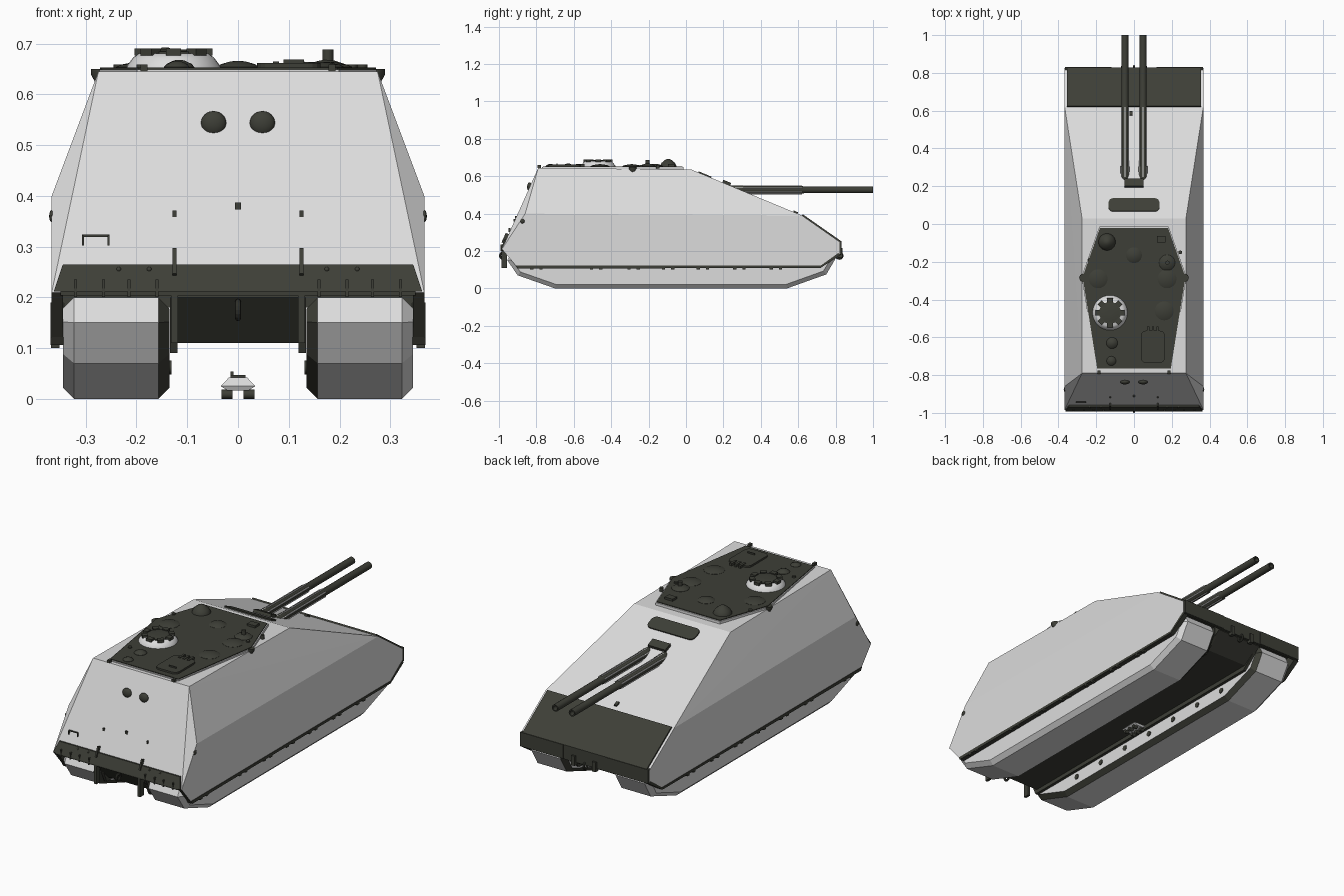
import bpy, bmesh, math
from mathutils import Matrix, Vector

if "Cube" in bpy.data.objects:
    bpy.data.objects.remove(bpy.data.objects["Cube"])

def material(name, rgb):
    m = bpy.data.materials.new(name)
    m.diffuse_color = (*rgb, 1)
    m.use_nodes = True
    m.node_tree.nodes["Principled BSDF"].inputs["Base Color"].default_value = m.diffuse_color
    return m

LIGHT = material("light grey armour", (0.72, 0.72, 0.72))
DARK = material("dark olive steel", (0.047, 0.049, 0.038))

def finish(name, bm, mat, rule=None, smooth=False):
    """Turn a bmesh into an object; faces matching rule get the dark colour."""
    bmesh.ops.recalc_face_normals(bm, faces=bm.faces[:])
    bm.normal_update()
    for f in bm.faces:
        f.smooth = smooth
        if rule and rule(f):
            f.material_index = 1
    me = bpy.data.meshes.new(name)
    bm.to_mesh(me)
    bm.free()
    me.materials.append(mat)
    me.materials.append(DARK)
    ob = bpy.data.objects.new(name, me)
    bpy.context.collection.objects.link(ob)
    if smooth:
        bpy.ops.object.select_all(action='DESELECT')
        ob.select_set(True)
        bpy.context.view_layer.objects.active = ob
        bpy.ops.object.shade_smooth_by_angle(angle=math.radians(40))
    return ob

def box(name, c, s, mat=DARK, tilt=0, bevel=0):
    bm = bmesh.new()
    bmesh.ops.create_cube(bm, size=1, matrix=Matrix.Diagonal((*s, 1)))
    if bevel:  # round the corners seen from above
        bmesh.ops.bevel(bm, geom=[e for e in bm.edges if abs(e.verts[0].co.z - e.verts[1].co.z) > 1e-5],
                        offset=bevel, segments=4, profile=0.5, affect='EDGES')
    bm.transform(Matrix.Translation(c) @ Matrix.Rotation(tilt, 4, 'X'))
    return finish(name, bm, mat)

def prism(name, pts, a, b, mat, axis='X', rule=None, chamfer=0):
    """Extrude a (y,z) profile along x, or an (x,y) profile along z."""
    bm = bmesh.new()
    put = (lambda p, t: (t, *p)) if axis == 'X' else (lambda p, t: (*p, t))
    f = bm.faces.new([bm.verts.new(put(p, a)) for p in pts])
    r = bmesh.ops.extrude_face_region(bm, geom=[f])
    d = Vector((b - a, 0, 0)) if axis == 'X' else Vector((0, 0, b - a))
    bmesh.ops.translate(bm, vec=d, verts=[v for v in r['geom'] if isinstance(v, bmesh.types.BMVert)])
    bmesh.ops.recalc_face_normals(bm, faces=bm.faces[:])
    if chamfer:
        rim = [e for e in bm.edges if abs(e.verts[0].co.x - e.verts[1].co.x) < 1e-5]
        bmesh.ops.bevel(bm, geom=rim, offset=chamfer, segments=1, affect='EDGES')
    return finish(name, bm, mat, rule)

def lathe(name, prof, c, mat=DARK, n=24, axis='Z', rule=None):
    """Spin an (r, h) profile round z, or round y / x for barrels and bolts."""
    bm = bmesh.new()
    rings = [[bm.verts.new((r * math.cos(2 * math.pi * i / n), r * math.sin(2 * math.pi * i / n), h))
              for i in range(n)] for r, h in prof]
    for lo, hi in zip(rings, rings[1:]):
        for i in range(n):
            bm.faces.new((lo[i], lo[(i + 1) % n], hi[(i + 1) % n], hi[i]))
    bm.faces.new(rings[0])
    bm.faces.new(rings[-1])
    rot = {'Z': Matrix(), 'Y': Matrix.Rotation(-math.pi / 2, 4, 'X'), 'X': Matrix.Rotation(math.pi / 2, 4, 'Y')}[axis]
    bm.transform(Matrix.Translation(c) @ rot)
    return finish(name, bm, mat, rule, True)

def ball(name, c, s, mat=DARK):
    bm = bmesh.new()
    bmesh.ops.create_uvsphere(bm, u_segments=20, v_segments=12, radius=1, matrix=Matrix.Translation(c) @ Matrix.Diagonal((*s, 1)))
    return finish(name, bm, mat, smooth=True)

def rear_y(z):
    return -0.79 - (0.645 - z) * 0.4465

def slope_z(y):
    return 0.635 - (y - 0.03) * 0.415

# Faceted upper hull
bm = bmesh.new()
for x, y, z in [(.275, -.79, .645), (.275, .03, .635), (.367, -.86, .40), (.367, .62, .39),
                (.367, .82, .25), (.367, .82, .21), (.367, -.984, .21)]:
    bm.verts.new((x, y, z))
    bm.verts.new((-x, y, z))
bmesh.ops.convex_hull(bm, input=bm.verts[:])
bmesh.ops.dissolve_limit(bm, angle_limit=0.01, verts=bm.verts[:], edges=bm.edges[:])
finish("upper_hull", bm, LIGHT, lambda f: f.normal.z < -0.5 or f.normal.y > 0.95)

# Belly between the tracks
prism("belly", [(-.972, .24), (-.975, .20), (-.89, .11), (.71, .112), (.81, .18), (.81, .23)], -.13, .13, DARK)

# Skirts, tracks and side details, mirrored
skirt = [(-.984, .21), (-.90, .11), (.72, .115), (.82, .18), (.82, .21)]
track = [(-.70, 0), (.54, 0), (.75, .075), (.80, .16), (.78, .20), (-.93, .20), (-.955, .15), (-.90, .07)]
for s in (-1, 1):
    prism("side_skirt", skirt, s * .345, s * .367, LIGHT, rule=lambda f: f.normal.x * s < 0.9)
    prism("skirt_rim", [(-.91, .122), (-.90, .106), (.72, .110), (.825, .178), (.815, .19), (.72, .122)],
          s * .343, s * .369, DARK)
    prism("inner_skirt", [(-.95, .20), (-.90, .09), (.70, .09), (.78, .16), (.78, .20)], s * .119, s * .134, DARK)
    prism("track", track, s * .135, s * .345, LIGHT, chamfer=.022,
          rule=lambda f: -.9 < f.normal.x * s < -.3)
    for i in range(7):
        lathe("track_bolt", [(.014, -.004), (.014, .004)], (s * .135, -.6 + i * .185, .062), n=10, axis='X')
    for y in (-.8, -.48, -.28, -.095, .09, .285, .48):
        for d in (-.025, .025):
            box("skirt_hook", (s * .36, y + d, .107), (.016, .018, .014))
    # Rear plate fittings
    ball("rear_port", (s * .048, rear_y(.543), .543), (.025, .014, .024))
    box("rear_bracket", (s * .125, rear_y(.365), .365), (.008, .012, .013))
    box("rear_bar", (s * .125, rear_y(.265) - .006, .268), (.008, .02, .055), tilt=-.42)
    box("tow_arm", (s * .125, -.972, .16), (.014, .03, .10))
    ball("side_ring", (s * .367, -.875, .36), (.005, .012, .012))
    for x in (.16, .215, .265, .32):
        box("flap_hinge", (s * x, -.985, .218), (.006, .014, .034))
    for x in (.175, .235):
        ball("band_bolt", (s * x, rear_y(.255) - .006, .255), (.005, .005, .005))
    # Nose lip and front hooks
    box("nose_lip", (s * .243, .822, .218), (.246, .018, .072))
    box("front_hook", (s * .06, .825, .19), (.02, .025, .05))
    # Roof edge bump
    lathe("roof_edge_bump", [(.004, -.04), (.022, -.005), (.022, .005)], (s * .268, -.285, .645), n=10)
    box("roof_corner_lug", (s * .185, -.785, .652), (.014, .02, .014))

# Rear band, hood edge, shackle and grab handle
bm = bmesh.new()
for x, z in [(.345, .265), (.363, .212)]:
    for s in (-1, 1):
        for d in (-.008, .01):
            bm.verts.new((s * x, rear_y(z) + d, z))
bmesh.ops.convex_hull(bm, input=bm.verts[:])
finish("rear_band", bm, DARK)
box("rear_hood_edge", (0, -.975, .209), (.70, .025, .010))
box("rear_lamp", (0, rear_y(.38), .38), (.012, .014, .014))
for y in (-.978, .82):
    bpy.ops.mesh.primitive_torus_add(major_radius=.016, minor_radius=.006, major_segments=16, minor_segments=8,
                                     location=(0, y, .175), rotation=(0, math.pi / 2, 0))
    bpy.context.object.name = "tow_shackle"
    bpy.context.object.data.materials.append(DARK)
for x in (-.305, -.255):
    box("handle_leg", (x, rear_y(.31) - .004, .312), (.004, .01, .02))
box("handle_bar", (-.28, rear_y(.321) - .007, .321), (.054, .005, .005))

# Dark nose plate
prism("nose_plate", [(.62, .39), (.625, .396), (.828, .254), (.828, .18), (.815, .18), (.81, .25)], -.355, .355, DARK)

# Slope slots and twin guns
tilt = -math.atan(.415)
box("vision_slot", (0, .10, slope_z(.10)), (.27, .075, .012), tilt=tilt, bevel=.025)
box("gun_mount", (0, .215, slope_z(.215)), (.10, .045, .03), tilt=tilt)
box("slope_sight", (-.015, .585, slope_z(.585)), (.016, .025, .015), tilt=tilt)
for x in (-.048, .048):
    lathe("gun_barrel", [(.018, .20), (.024, .22), (.024, .30), (.021, .31), (.021, .62), (.018, .63), (.018, 1.0),
                         (.012, 1.0), (.012, .96)], (x, 0, .527), n=16, axis='Y')
    for k in range(6):
        a = math.pi * (k + .5) / 3
        lathe("barrel_flute", [(.0035, .25), (.0035, .62)],
              (x + .021 * math.cos(a), 0, .527 + .021 * math.sin(a)), LIGHT, n=6, axis='Y')

# Roof plate with light border
roof = [(-.18, -.02), (.18, -.02), (.272, -.28), (.195, -.765), (-.195, -.765), (-.272, -.28)]
prism("roof_border", [(x * 1.02, y * 1.015 + .006) for x, y in roof], .63, .649, LIGHT, 'Z')
prism("roof_plate", roof, .632, .653, DARK, 'Z')

# Roof domes and vents: x, y, radius, height
for x, y, r, h in [(-.143, -.095, .045, .038), (0, -.165, .042, .012), (.175, -.205, .042, .014),
                   (-.19, -.29, .05, .010), (.175, -.29, .05, .010), (.16, -.46, .05, .010),
                   (-.116, -.63, .030, .014), (-.12, -.725, .025, .012)]:
    lathe("roof_dome", [(r, .65), (r, .654), (r * .8, .654 + h * .45), (r * .4, .654 + h * .85),
                        (r * .15, .654 + h)], (x, y, 0))
lathe("periscope_post", [(.018, .65), (.018, .665), (.011, .667), (.011, .688)], (.177, -.205, 0), n=12)
box("roof_sight", (.143, -.08, .657), (.045, .035, .014))
for x, y in [(.245, -.15), (-.235, -.19), (-.19, -.61), (.225, -.24)]:
    lathe("roof_stud", [(.010, .64), (.010, .659)], (x, y, 0), n=10)

# Commander cupola
lathe("cupola_body", [(.094, .645), (.092, .656), (.080, .672), (.070, .680)], (-.127, -.47, 0), LIGHT, 32)
lathe("cupola_hatch", [(.058, .676), (.058, .684), (.03, .688), (.01, .688)], (-.127, -.47, 0))
for k in range(8):
    a = math.pi * k / 4
    b = box("cupola_periscope", (0, 0, 0), (.026, .03, .014))
    b.location = (-.127 + .064 * math.cos(a), -.47 + .064 * math.sin(a), .683)
    b.rotation_euler.z = a

# Loader hatch with hinges and handle
box("roof_hatch", (.10, -.65, .655), (.125, .17, .014), bevel=.025)
for x in (.075, .10, .125):
    box("hatch_hinge", (x, -.565, .659), (.012, .045, .012))
box("hatch_handle", (.11, -.69, .665), (.04, .006, .008))

# Miniature scout vehicle under the hull
bm = bmesh.new()
for x, y, z in [(.034, .05, .025), (.034, -.05, .025), (.02, .045, .016), (.02, -.045, .016),
                (.018, .02, .042), (.018, -.035, .042)]:
    bm.verts.new((x, y, z))
    bm.verts.new((-x, y, z))
bmesh.ops.convex_hull(bm, input=bm.verts[:])
finish("mini_body", bm, LIGHT)
box("mini_roof", (0, -.008, .044), (.03, .045, .006))
box("mini_post", (-.012, -.01, .049), (.006, .006, .01))
for x in (-.022, .022):
    for y in (-.032, 0, .032):
        lathe("mini_wheel", [(.009, -.011), (.009, .011)], (x, y, .009), n=12, axis='X')
